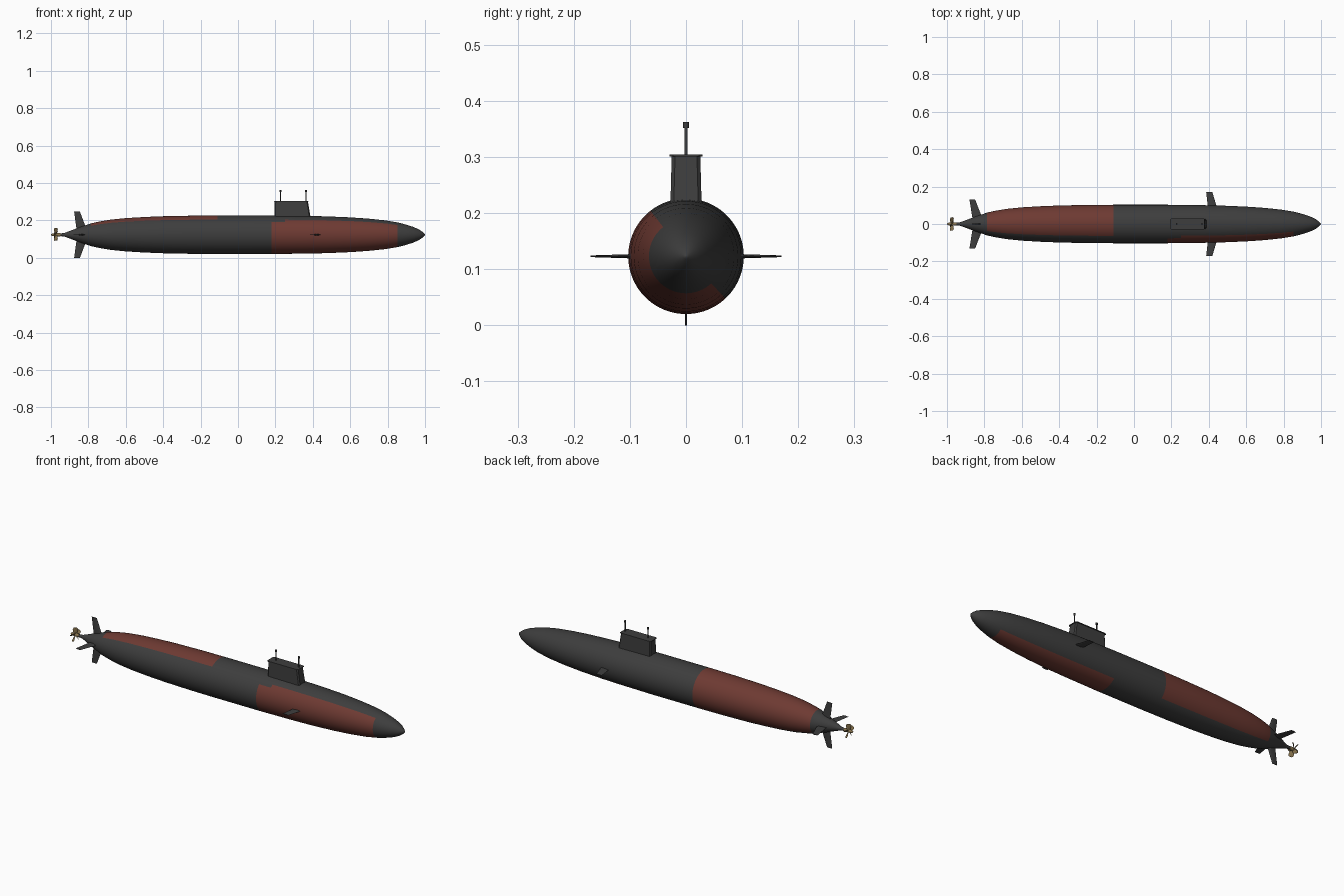
import bpy, bmesh, math
from mathutils import Matrix, Vector

if "Cube" in bpy.data.objects:
    bpy.data.objects.remove(bpy.data.objects["Cube"])

AXIS = 0.123  # height of the hull centre line


def material(name, rgb):
    m = bpy.data.materials.new(name)
    m.diffuse_color = (*rgb, 1)
    m.use_nodes = True
    m.node_tree.nodes["Principled BSDF"].inputs["Base Color"].default_value = m.diffuse_color
    return m


GREY = material("dark_grey", (0.047, 0.047, 0.047))
RED = material("rust_red", (0.155, 0.042, 0.032))
BRASS = material("brass", (0.24, 0.17, 0.075))


def finish(bm, name, mats, angle=None):
    bmesh.ops.recalc_face_normals(bm, faces=bm.faces)
    me = bpy.data.meshes.new(name)
    bm.to_mesh(me)
    bm.free()
    for m in mats:
        me.materials.append(m)
    ob = bpy.data.objects.new(name, me)
    bpy.context.collection.objects.link(ob)
    if angle:
        bpy.ops.object.select_all(action='DESELECT')
        ob.select_set(True)
        bpy.context.view_layer.objects.active = ob
        bpy.ops.object.shade_smooth_by_angle(angle=math.radians(angle))
    return ob


def loft(bm, rings):
    """Skin closed rings of points and cap both ends."""
    rows = [[bm.verts.new(p) for p in r] for r in rings]
    n = len(rows[0])
    for a, b in zip(rows, rows[1:]):
        for i in range(n):
            bm.faces.new((a[i], a[(i + 1) % n], b[(i + 1) % n], b[i]))
    bm.faces.new(rows[0])
    bm.faces.new(rows[-1])


def ring(x, r, n, start=0.0):
    return [(x, r * math.cos(start + math.tau * i / n),
             AXIS + r * math.sin(start + math.tau * i / n)) for i in range(n)]


# Hull: a body of revolution with two red panels
profile = [(-0.955, 0.007), (-0.93, 0.009), (-0.9, 0.02), (-0.85, 0.039), (-0.785, 0.061),
           (-0.74, 0.071), (-0.68, 0.081), (-0.6, 0.089), (-0.5, 0.095), (-0.4, 0.099),
           (-0.25, 0.102), (-0.11, 0.103), (0.05, 0.103), (0.18, 0.103), (0.25, 0.102),
           (0.35, 0.101), (0.47, 0.0985), (0.6, 0.093), (0.7, 0.086), (0.79, 0.0765),
           (0.853, 0.066), (0.9, 0.054), (0.94, 0.041), (0.97, 0.027), (0.988, 0.014),
           (0.997, 0.005), (1.0, 0.001)]
bm = bmesh.new()
loft(bm, [ring(x, r, 72, math.radians(3)) for x, r in profile])
for f in bm.faces:
    c = f.calc_center_median()
    a = math.degrees(math.atan2(c.z - AXIS, c.y)) % 360
    bow = 0.18 < c.x < 0.853 and (138 if c.x < 0.25 else 128) < a < 313
    stern = -0.785 < c.x < -0.11 and not 126 < a < 313
    f.material_index = 1 if bow or stern else 0
finish(bm, "hull", [GREY, RED], 40)


# Control fins: thin tapered foils, root and tip given as (radius, rear x, front x, half thickness)
def fin(name, degrees, root, tip):
    section = [(0, 0), (0.35, 0.8), (0.7, 1), (0.92, 0.6), (1, 0),
               (0.92, -0.6), (0.7, -1), (0.35, -0.8)]
    turn = Matrix.Rotation(math.radians(degrees), 3, 'X')
    rings = [[turn @ Vector((x0 + (x1 - x0) * u, r, t * v)) + Vector((0, 0, AXIS))
              for u, v in section] for r, x0, x1, t in (root, tip)]
    bm = bmesh.new()
    loft(bm, rings)
    finish(bm, name, [GREY], 30)


for label, deg in (("left", 0), ("right", 180)):
    fin("bow_plane_" + label, deg, (0.09, 0.395, 0.443, 0.004), (0.17, 0.386, 0.419, 0.0015))
    fin("stern_plane_" + label, deg, (0.02, -0.862, -0.806, 0.004), (0.132, -0.88, -0.85, 0.0018))
for label, deg in (("upper", 90), ("lower", -90)):
    fin("rudder_" + label, deg, (0.02, -0.862, -0.806, 0.004), (0.123, -0.876, -0.845, 0.0018))


# Sail: tapered tower with a raked front edge and a thin overhanging cap
def sail_ring(x0, x1, w, z):
    c = 0.006
    return [(x0, -w + c, z), (x0 + c, -w, z), (x1 - c, -w, z), (x1, -w + c, z),
            (x1, w - c, z), (x1 - c, w, z), (x0 + c, w, z), (x0, w - c, z)]


bm = bmesh.new()
loft(bm, [sail_ring(0.194, 0.392, 0.0285, 0.19), sail_ring(0.196, 0.374, 0.0255, 0.301)])
finish(bm, "sail", [GREY])
bm = bmesh.new()
loft(bm, [sail_ring(0.192, 0.378, 0.029, 0.3005), sail_ring(0.192, 0.378, 0.029, 0.304)])
finish(bm, "sail_cap", [GREY])

# Masts with a knob on top
for label, x in (("rear", 0.228), ("front", 0.364)):
    bm = bmesh.new()
    for r, z0, z1 in ((0.0027, 0.295, 0.356), (0.005, 0.352, 0.362)):
        bmesh.ops.create_cone(bm, cap_ends=True, segments=12, radius1=r, radius2=r, depth=z1 - z0,
                              matrix=Matrix.Translation((x, 0, (z0 + z1) / 2)))
    finish(bm, "mast_" + label, [GREY], 40)

# Propeller: hub with five pitched blades
bm = bmesh.new()
loft(bm, [ring(x, r, 16) for x, r in ((-1.0, 0.003), (-0.992, 0.007), (-0.975, 0.009), (-0.95, 0.009))])
for k in range(5):
    turn = Matrix.Rotation(math.radians(90 + 72 * k), 3, 'X')
    rings = []
    for r, half, pitch in ((0.005, 0.007, 50), (0.018, 0.012, 42), (0.03, 0.013, 36), (0.037, 0.008, 32)):
        tilt = Matrix.Rotation(math.radians(pitch), 3, 'Y')
        rings.append([turn @ (tilt @ Vector((u * half, 0, v * 0.0013)) + Vector((0, r, 0)))
                      + Vector((-0.974, 0, AXIS)) for u, v in ((-1, 0), (0, 1), (1, 0), (0, -1))])
    loft(bm, rings)
finish(bm, "propeller", [BRASS], 40)
